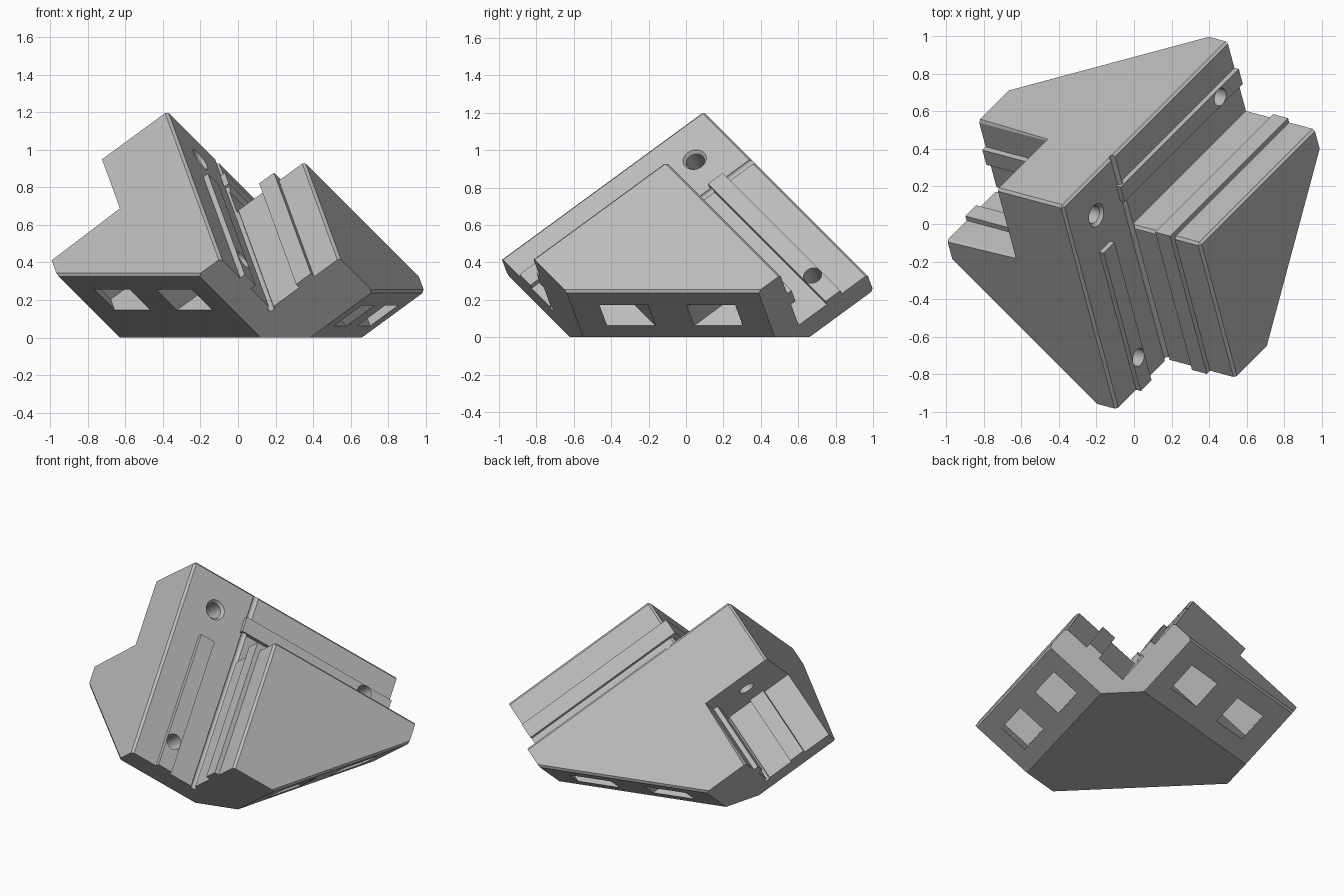
import bpy, bmesh, math
from mathutils import Vector, Matrix

if "Cube" in bpy.data.objects:
    bpy.data.objects.remove(bpy.data.objects["Cube"])

# The part is a square corner bracket balanced on its cut-off corner.
# It is built in its own three square axes, then tipped into place at the end.
def tilt(deg):
    a, h, v = math.radians(deg), math.sqrt(2 / 3), math.sqrt(1 / 3)
    return Vector((h * math.cos(a), h * math.sin(a), v))

TILT = Matrix([tilt(225), tilt(105), tilt(345)]).transposed()

OUT = (0.866, 0.853, 0.843)      # outer faces
SEAT = (0.404, 0.386, 0.380)     # faces the beams rest on
END = (-0.655, -0.515, -0.525)   # beam ends
MID = (0.637, 0.627, 0.622)      # beam centre lines
SCREW = (-0.466, -0.325, -0.325) # screw places along each beam
STOP = -0.06                     # wall that closes the third beam's notch
RAIL_H, RAIL_W = 0.03, 0.05


def make(name, bm):
    bmesh.ops.recalc_face_normals(bm, faces=bm.faces)
    me = bpy.data.meshes.new(name)
    bm.to_mesh(me)
    bm.free()
    ob = bpy.data.objects.new(name, me)
    bpy.context.collection.objects.link(ob)
    return ob


def box(lo, hi):
    bm = bmesh.new()
    bmesh.ops.create_cube(bm, size=1)
    for v in bm.verts:
        v.co = [lo[i] + (hi[i] - lo[i]) * (v.co[i] + 0.5) for i in range(3)]
    return make("helper_box", bm)


def rod(axis, centre, lo, hi, r1, r2=None, seg=28):
    """Round bar or cone along one axis; centre gives the other two coordinates."""
    bm = bmesh.new()
    bmesh.ops.create_cone(bm, cap_ends=True, segments=seg, radius1=r1,
                          radius2=r1 if r2 is None else r2, depth=hi - lo)
    for v in bm.verts:
        x, y, z = v.co
        p = list(centre)
        p[axis] = (lo + hi) / 2 + z
        p[(axis + 1) % 3] += x
        p[(axis + 2) % 3] += y
        v.co = p
    return make("helper_rod", bm)


def combine(ob, other, op):
    mod = ob.modifiers.new("b", 'BOOLEAN')
    mod.operation, mod.solver, mod.object = op, 'EXACT', other
    dg = bpy.context.evaluated_depsgraph_get()
    me = bpy.data.meshes.new_from_object(ob.evaluated_get(dg))
    ob.modifiers.clear()
    ob.data = me
    bpy.data.objects.remove(other)


def cut(ob, other):
    combine(ob, other, 'DIFFERENCE')


# outer body: a cube sliced by the slanted undersides and the flat base
bm = bmesh.new()
bmesh.ops.create_cube(bm, size=1)
for v in bm.verts:
    v.co = [END[i] if v.co[i] < 0 else OUT[i] for i in range(3)]
for n, d in (((0, -1, -1), 0.289), ((-1, 0, -1), 0.42), ((-1, -1, 0), 0.42),
             ((-1, -1, -1), 0.0)):
    n = Vector(n)
    res = bmesh.ops.bisect_plane(bm, geom=bm.verts[:] + bm.edges[:] + bm.faces[:],
                                 plane_co=n * d / n.length_squared, plane_no=n,
                                 clear_outer=True)
    bmesh.ops.contextual_create(
        bm, geom=[e for e in res["geom_cut"] if isinstance(e, bmesh.types.BMEdge)])
body = make("corner_bracket", bm)

# beam channels: two run right through, the third is a closed notch
B = 2
cut(body, box((-B, SEAT[1], SEAT[2]), (B, B, B)))
cut(body, box((SEAT[0], -B, SEAT[2]), (B, B, B)))
cut(body, box((SEAT[0], SEAT[1], -B), (B, B, STOP)))

# narrow chamfer on the upper outer edges
bm = bmesh.new()
bm.from_mesh(body.data)
bmesh.ops.remove_doubles(bm, verts=bm.verts, dist=1e-4)
bmesh.ops.dissolve_limit(bm, angle_limit=0.01, verts=bm.verts, edges=bm.edges)


def chamfered(e):
    if len(e.link_faces) != 2 or not e.is_convex:
        return False
    kinds = []
    for f in e.link_faces:
        if max(f.normal) > 0.95:
            kinds.append("up")
        elif sum(c < -0.5 for c in f.normal) == 2:
            kinds.append("under")
    return len(kinds) == 2 and "up" in kinds


bmesh.ops.bevel(bm, geom=[e for e in bm.edges if chamfered(e)], offset=0.014,
                segments=1, affect='EDGES', clamp_overlap=True)
bm.to_mesh(body.data)
bm.free()

# guide rails: beam direction a, seat face direction f
for a in range(3):
    for f in range(3):
        if f == a:
            continue
        c = 3 - a - f
        lo, hi = [0] * 3, [0] * 3
        lo[a] = END[a]
        hi[a] = SEAT[a] + RAIL_H if a < 2 else STOP + 0.01
        lo[f], hi[f] = SEAT[f] - 0.02, SEAT[f] + RAIL_H
        lo[c], hi[c] = MID[c] - RAIL_W, MID[c] + RAIL_W
        combine(body, box(lo, hi), 'UNION')

# round relief groove in the inner corner of each channel
for a in range(3):
    cut(body, rod(a, SEAT, -B, STOP if a == 2 else B, 0.018, seg=16))

# square screw pockets from below, and screw holes into the seats
for a in range(3):
    for f in range(3):
        if f == a:
            continue
        c = 3 - a - f
        p = [0] * 3
        p[a], p[c] = SCREW[a], MID[c]
        lo = [v - 0.095 for v in p]
        hi = [v + 0.095 for v in p]
        lo[a] += 0.015
        hi[a] += 0.015
        lo[f], hi[f] = -1.5, SEAT[f] - 0.17
        cut(body, box(lo, hi))
        cut(body, rod(f, p, SEAT[f] - 0.3, SEAT[f] + 0.1, 0.05))

# through hole with a flared rim at the top corner
cut(body, rod(2, MID, STOP - 0.1, SEAT[2] + 0.1, 0.05))
cut(body, rod(2, MID, SEAT[2] - 0.018, SEAT[2] + 0.002, 0.05, 0.066))

# tip onto the base (this mirrors the axes, so faces are turned back)
bm = bmesh.new()
bm.from_mesh(body.data)
for v in bm.verts:
    v.co = TILT @ v.co
bmesh.ops.reverse_faces(bm, faces=bm.faces)
bm.to_mesh(body.data)
bm.free()

grey = bpy.data.materials.new("plain grey")
grey.diffuse_color = (0.5, 0.5, 0.5, 1)
grey.use_nodes = True
grey.node_tree.nodes["Principled BSDF"].inputs["Base Color"].default_value = grey.diffuse_color
body.data.materials.clear()
body.data.materials.append(grey)
bpy.context.view_layer.objects.active = body
body.select_set(True)
bpy.ops.object.shade_smooth_by_angle(angle=math.radians(25))
